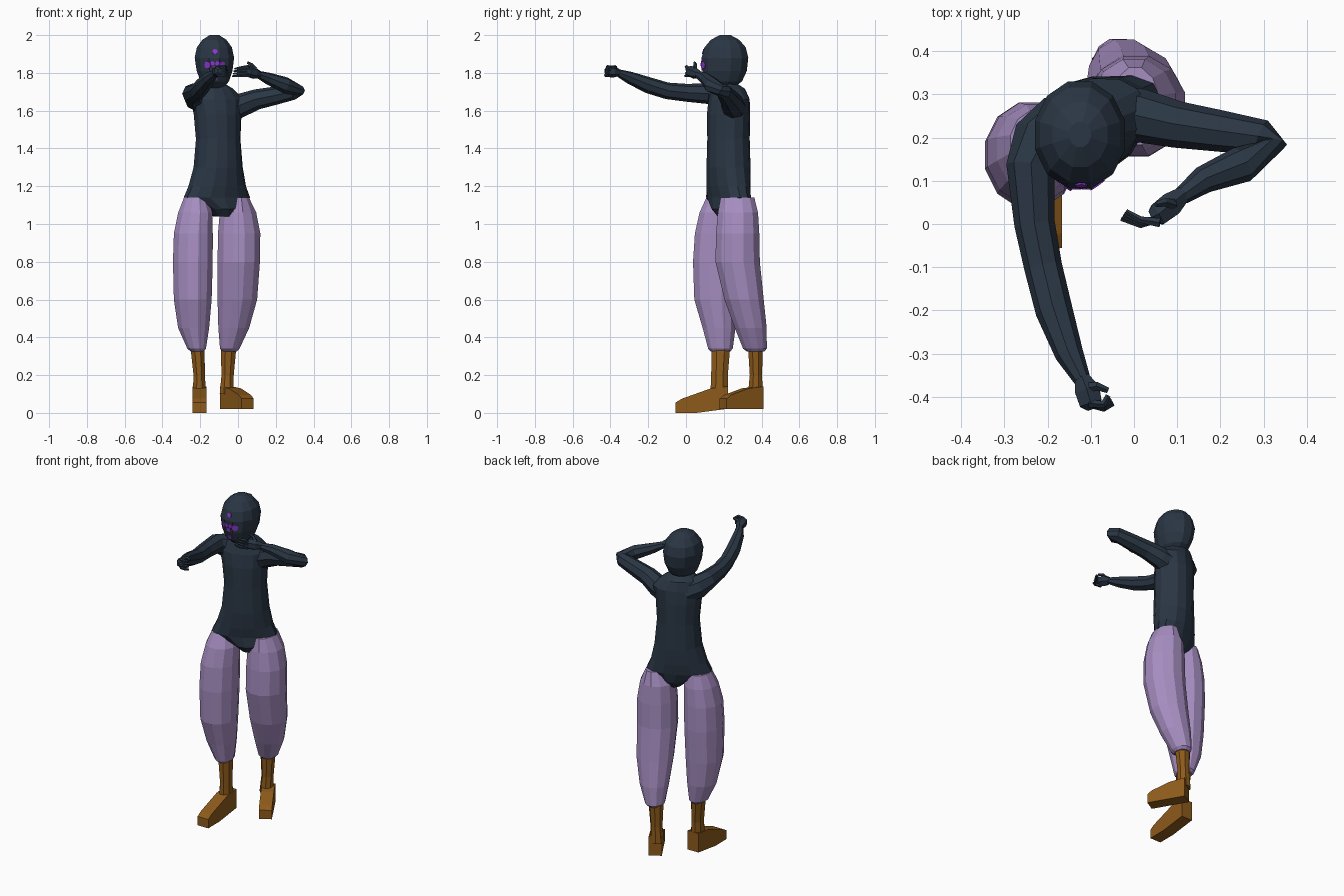
import bpy, bmesh, math
from mathutils import Vector, Matrix
from mathutils.bvhtree import BVHTree


def material(name, rgb):
    m = bpy.data.materials.new(name)
    m.diffuse_color = (*[(c / 255) ** 2.2 for c in rgb], 1)
    return m


SLATE = material("dark slate", (46, 57, 70))
LILAC = material("lilac", (165, 141, 192))
BROWN = material("brown", (140, 91, 33))
PURPLE = material("bright purple", (140, 58, 208))


def make(name, bm, mat):
    bmesh.ops.recalc_face_normals(bm, faces=bm.faces[:])
    me = bpy.data.meshes.new(name)
    bm.to_mesh(me)
    me.materials.append(mat)
    ob = bpy.data.objects.new(name, me)
    bpy.context.collection.objects.link(ob)
    return ob


def bridge(bm, rings):
    vs = [[bm.verts.new(p) for p in r] for r in rings]
    n = len(vs[0])
    for a, b in zip(vs, vs[1:]):
        for i in range(n):
            j = (i + 1) % n
            bm.faces.new((a[i], a[j], b[j], b[i]))
    bm.faces.new(vs[0])
    bm.faces.new(vs[-1])


def loft(name, rows, mat, n=12, yaw=0):
    """rows: x, y, z, half width, half depth of horizontal ellipses"""
    bm = bmesh.new()
    turn = Matrix.Rotation(math.radians(yaw), 3, 'Z')
    rings = []
    for x, y, z, a, b in rows:
        rings.append([Vector((x, y, z)) + turn @ Vector((
            a * math.cos(t), b * math.sin(t), 0))
            for t in [2 * math.pi * (i + .5) / n for i in range(n)]])
    bridge(bm, rings)
    return make(name, bm, mat), bm


def span_loft(name, rows, mat, n):
    """rows: z, x min, x max, y min, y max"""
    return loft(name, [((a + b) / 2, (c + d) / 2, z, (b - a) / 2, (d - c) / 2)
                       for z, a, b, c, d in rows], mat, n)


def tube(name, pts, mat, n=8):
    """pts: x, y, z, radius along a bent limb"""
    bm = bmesh.new()
    P = [Vector(p[:3]) for p in pts]
    rings = []
    for i, p in enumerate(P):
        t = Vector()
        if i:
            t += (p - P[i - 1]).normalized()
        if i < len(P) - 1:
            t += (P[i + 1] - p).normalized()
        t.normalize()
        # keep one consistent side axis, close to vertical
        u = (Vector((0, 0, 1)) - t * t.z).normalized()
        w = t.cross(u)
        r = pts[i][3]
        rings.append([p + r * (math.cos(k) * u + math.sin(k) * w)
                      for k in [2 * math.pi * j / n for j in range(n)]])
    bridge(bm, rings)
    return make(name, bm, mat)


# torso with tapered hips and neck
loft("torso", [
    (-.083, .225, 1.04, .045, .06), (-.088, .225, 1.08, .09, .09),
    (-.112, .225, 1.14, .19, .095), (-.11, .225, 1.2, .162, .105),
    (-.105, .225, 1.3, .136, .112), (-.105, .225, 1.45, .122, .11),
    (-.108, .225, 1.58, .132, .11), (-.11, .228, 1.66, .148, .1),
    (-.12, .225, 1.715, .1, .085), (-.122, .215, 1.74, .058, .062),
    (-.122, .21, 1.79, .055, .06)], SLATE, 14, 26)

# head
head, head_bm = loft("head", [
    (-.123, .195, 1.72, .045, .055), (-.123, .2, 1.755, .078, .1),
    (-.124, .204, 1.81, .098, .122), (-.125, .206, 1.88, .108, .128),
    (-.125, .207, 1.935, .096, .113), (-.125, .207, 1.975, .066, .078),
    (-.125, .207, 2.0, .026, .03)], SLATE, 12)

# painted face marks, laid on the head surface
tree = BVHTree.FromBMesh(head_bm)
marks = bmesh.new()
for x, z, r in [(-.122, 1.912, .014), (-.16, 1.842, .02), (-.135, 1.85, .012),
                (-.11, 1.85, .012), (-.086, 1.842, .02), (-.122, 1.825, .012),
                (-.122, 1.775, .013)]:
    hit, nrm, _, _ = tree.ray_cast(Vector((x, -1, z)), Vector((0, 1, 0)))
    nrm = nrm if nrm.y < 0 else -nrm
    bmesh.ops.create_cone(
        marks, cap_ends=True, segments=8, radius1=r, radius2=r, depth=.008,
        matrix=Matrix.Translation(hit) @ nrm.to_track_quat('Z', 'Y').to_matrix().to_4x4())
make("face_marks", marks, PURPLE)

# baggy trouser legs
span_loft("trouser_leg_right", [
    (.325, -.25, -.18, .13, .235), (.34, -.27, -.168, .115, .25),
    (.45, -.32, -.15, .085, .265), (.6, -.343, -.136, .04, .275),
    (.8, -.348, -.13, .033, .285), (.95, -.343, -.13, .043, .285),
    (1.06, -.32, -.132, .068, .28), (1.14, -.288, -.16, .105, .265)], LILAC, 12)
span_loft("trouser_leg_left", [
    (.325, -.085, -.005, .32, .415), (.34, -.097, .01, .3, .43),
    (.45, -.107, .062, .255, .43), (.6, -.112, .105, .2, .415),
    (.8, -.112, .12, .152, .395), (.95, -.11, .122, .155, .392),
    (1.06, -.1, .1, .165, .385), (1.14, -.055, .06, .18, .365)], LILAC, 12)


# boots: shaft and wedge foot
def foot(name, heel, yaw, length, toe_z, heel_z, width=.074):
    bm = bmesh.new()
    prof = [(0, heel_z), (0, .14), (.09, .13), (length * .88, toe_z + .075),
            (length, toe_z + .055), (length, toe_z), (length * .6, toe_z)]
    turn = Matrix.Translation(heel) @ Matrix.Rotation(math.radians(yaw), 4, 'Z')
    bridge(bm, [[turn @ Vector((s * width / 2, -d, z)) for d, z in prof]
                for s in (-1, 1)])
    make(name, bm, BROWN)


span_loft("boot_shaft_right", [(.1, -.242, -.168, .125, .225),
                               (.2, -.238, -.172, .13, .225),
                               (.35, -.255, -.175, .13, .238)], BROWN, 8)
foot("boot_foot_right", (-.204, .222, 0), 0, .277, 0, .022)
span_loft("boot_shaft_left", [(.1, -.1, -.02, .325, .41),
                              (.2, -.09, -.02, .335, .405),
                              (.35, -.095, -.005, .325, .41)], BROWN, 8)
foot("boot_foot_left", (-.062, .392, 0), 30, .225, .02, .02)

# arms
tube("arm_right", [
    (-.16, .24, 1.635, .07), (-.215, .19, 1.665, .07), (-.24, .13, 1.69, .056),
    (-.23, 0, 1.695, .047), (-.21, -.1, 1.705, .044), (-.185, -.2, 1.735, .043),
    (-.15, -.3, 1.775, .033), (-.12, -.36, 1.8, .02)], SLATE)
tube("arm_left", [
    (-.06, .25, 1.605, .075), (.02, .25, 1.63, .062), (.1, .23, 1.66, .054),
    (.2, .215, 1.68, .048), (.295, .2, 1.7, .042), (.322, .183, 1.707, .032),
    (.25, .138, 1.735, .043), (.16, .102, 1.77, .032),
    (.11, .065, 1.79, .021)], SLATE)

# hands with bent fingers
tube("palm_right", [(-.12, -.355, 1.8, .019), (-.108, -.385, 1.807, .033),
                    (-.1, -.415, 1.81, .03), (-.095, -.428, 1.81, .014)], SLATE, 6)
tube("palm_left", [(.115, .07, 1.79, .02), (.085, .045, 1.8, .032),
                   (.055, .022, 1.808, .03), (.04, .015, 1.808, .018)], SLATE, 6)
for i in range(4):
    z = 1.785 + .015 * i
    tube(f"finger_right_{i + 1}", [
        (-.105, -.415, z, .01), (-.07, -.426 + .003 * i, z + .003, .009),
        (-.048 - .004 * i, -.415 + .006 * i, z, .006)], SLATE, 5)
    tube(f"finger_left_{i + 1}", [
        (.06, .015 - .004 * i, z + .002, .011),
        (.015, -.002 + .004 * i, 1.785 + .014 * i, .008),
        (-.03 + .004 * i, .012 + .006 * i, 1.782 + .013 * i, .005)], SLATE, 5)
tube("thumb_right", [(-.108, -.38, 1.82, .014), (-.085, -.375, 1.832, .01),
                     (-.06, -.385, 1.83, .007)], SLATE, 5)
tube("thumb_left", [(.09, .045, 1.82, .014), (.07, .05, 1.843, .01),
                    (.05, .045, 1.855, .007)], SLATE, 5)
